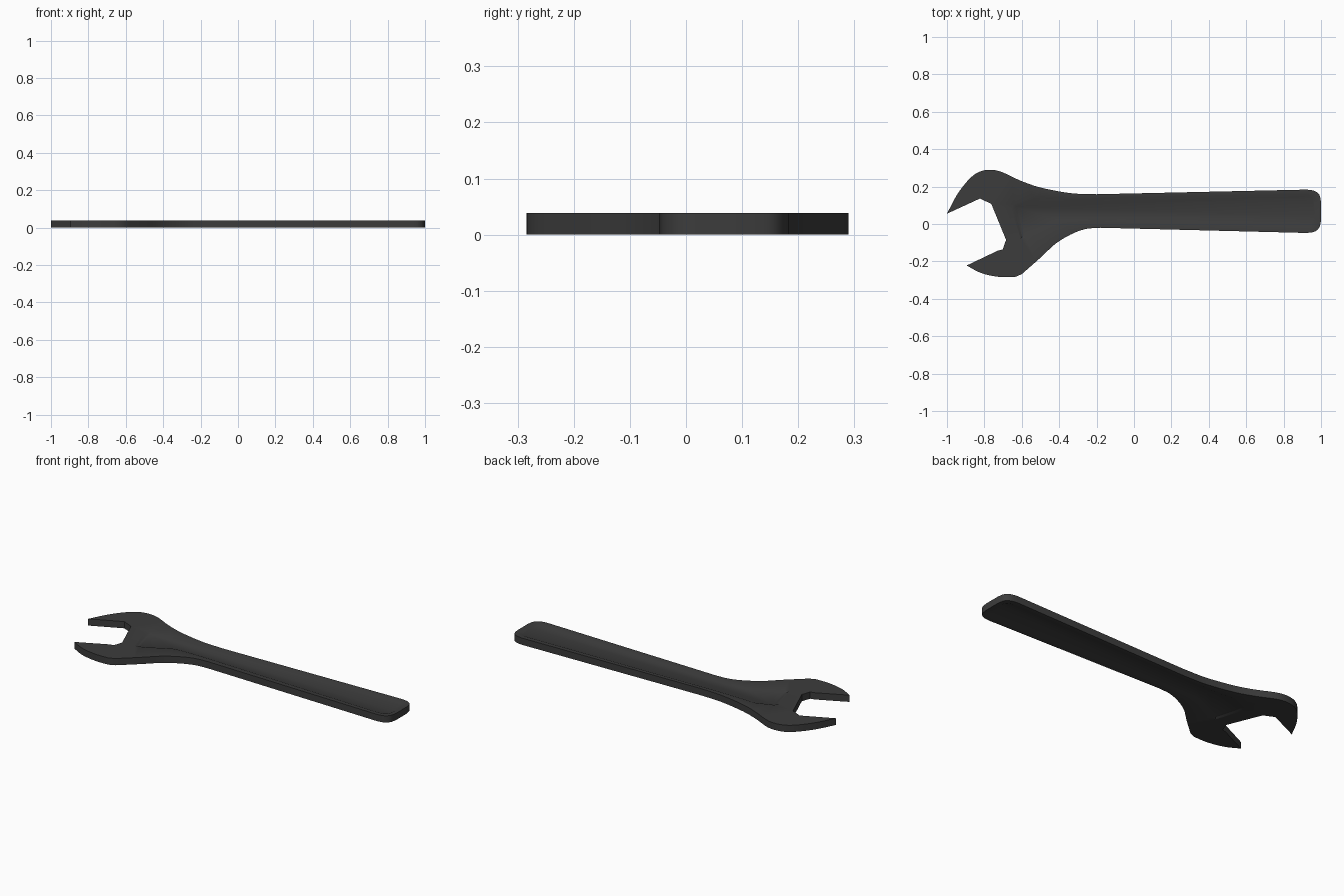
import bpy, bmesh
from mathutils import Vector

if "Cube" in bpy.data.objects:
    bpy.data.objects.remove(bpy.data.objects["Cube"])

HALF = 0.0195      # half thickness
DEPTH = 0.006      # panel recess depth


def smooth(pts, n=4):
    """Catmull-Rom curve through the points, including both ends."""
    p = [Vector(q) for q in pts]
    p = [2 * p[0] - p[1]] + p + [2 * p[-1] - p[-2]]
    out = []
    for a, b, c, d in zip(p, p[1:], p[2:], p[3:]):
        for i in range(n):
            t = i / n
            out.append(0.5 * (2 * b + (c - a) * t + (2 * a - 5 * b + 4 * c - d) * t * t
                              + (3 * b - a - 3 * c + d) * t ** 3))
    return out + [p[-2]]


def sharp(pts):
    return [Vector(q) for q in pts]


# outline: upper jaw and neck, rounded handle end, lower neck and jaw, mouth
outline = (
    smooth([(-1.0, 0.055), (-0.947, 0.155), (-0.885, 0.236), (-0.83, 0.278), (-0.765, 0.29),
            (-0.705, 0.277), (-0.61, 0.233), (-0.5, 0.195), (-0.34, 0.165), (-0.2, 0.159)])
    + smooth([(0.925, 0.184), (0.965, 0.177), (0.991, 0.156), (1.0, 0.118)])
    + smooth([(1.0, 0.02), (0.991, -0.018), (0.965, -0.041), (0.925, -0.048)])
    + smooth([(-0.18, -0.02), (-0.26, -0.027), (-0.34, -0.057), (-0.42, -0.106),
              (-0.5, -0.18), (-0.6, -0.268)])
    + smooth([(-0.635, -0.283), (-0.72, -0.283), (-0.815, -0.263), (-0.895, -0.222)])
    + sharp([(-0.727, -0.142), (-0.702, -0.136), (-0.684, -0.085),
             (-0.763, 0.108), (-0.824, 0.136)]))

# recessed panel outline
panel = (
    sharp([(-0.655, 0.08), (-0.64, 0.105)])
    + smooth([(-0.535, 0.143), (-0.46, 0.138), (-0.3, 0.136)], 2)
    + smooth([(0.91, 0.158), (0.95, 0.152), (0.973, 0.133), (0.98, 0.1)], 2)
    + smooth([(0.98, 0.04), (0.973, 0.005), (0.95, -0.018), (0.91, -0.025)], 2)
    + smooth([(-0.2, 0.012), (-0.385, 0.012), (-0.45, -0.008), (-0.55, -0.062),
              (-0.605, -0.08)], 2))

# upper half of the wrench, mirrored through the middle plane
bm = bmesh.new()


def loop(pts, z):
    vs = [bm.verts.new((p.x, p.y, z)) for p in pts]
    return vs, [bm.edges.new((a, b)) for a, b in zip(vs, vs[1:] + vs[:1])]


outer, outer_edges = loop(outline, HALF)
inner, inner_edges = loop(panel, HALF)
bmesh.ops.triangle_fill(bm, edges=outer_edges + inner_edges, use_beauty=True, normal=(0, 0, 1))
# discard any fill inside the panel
fill = [f for f in bm.faces if all(v in inner for v in f.verts)
        and 0 < f.calc_center_median().y < 0.13 and f.calc_area() > 0.01]
bmesh.ops.delete(bm, geom=fill, context='FACES_ONLY')

# sloped panel border and floor
floor = bm.faces.new(inner)
floor.normal_update()
if floor.normal.z < 0:
    floor.normal_flip()
bmesh.ops.inset_individual(bm, faces=[floor], thickness=0.014, depth=-DEPTH)

# side wall down to the middle plane
base, _ = loop(outline, 0)
n = len(outer)
for i in range(n):
    j = (i + 1) % n
    bm.faces.new((outer[i], outer[j], base[j], base[i]))
bmesh.ops.recalc_face_normals(bm, faces=bm.faces[:])
if max(bm.faces, key=lambda f: f.calc_area()).normal.z < 0:
    bmesh.ops.reverse_faces(bm, faces=bm.faces[:])

mesh = bpy.data.meshes.new("wrench_body")
bm.to_mesh(mesh)
bm.free()
wrench = bpy.data.objects.new("wrench_body", mesh)
bpy.context.collection.objects.link(wrench)
wrench.location.z = HALF
mirror = wrench.modifiers.new("both_sides", 'MIRROR')
mirror.use_axis = (False, False, True)

# dark steel
steel = bpy.data.materials.new("dark_steel")
steel.diffuse_color = (0.045, 0.045, 0.045, 1)
steel.use_nodes = True
steel.node_tree.nodes["Principled BSDF"].inputs["Base Color"].default_value = steel.diffuse_color
mesh.materials.append(steel)

bpy.context.view_layer.objects.active = wrench
wrench.select_set(True)
bpy.ops.object.modifier_apply(modifier=mirror.name)
bpy.ops.object.shade_smooth_by_angle(angle=0.45)
